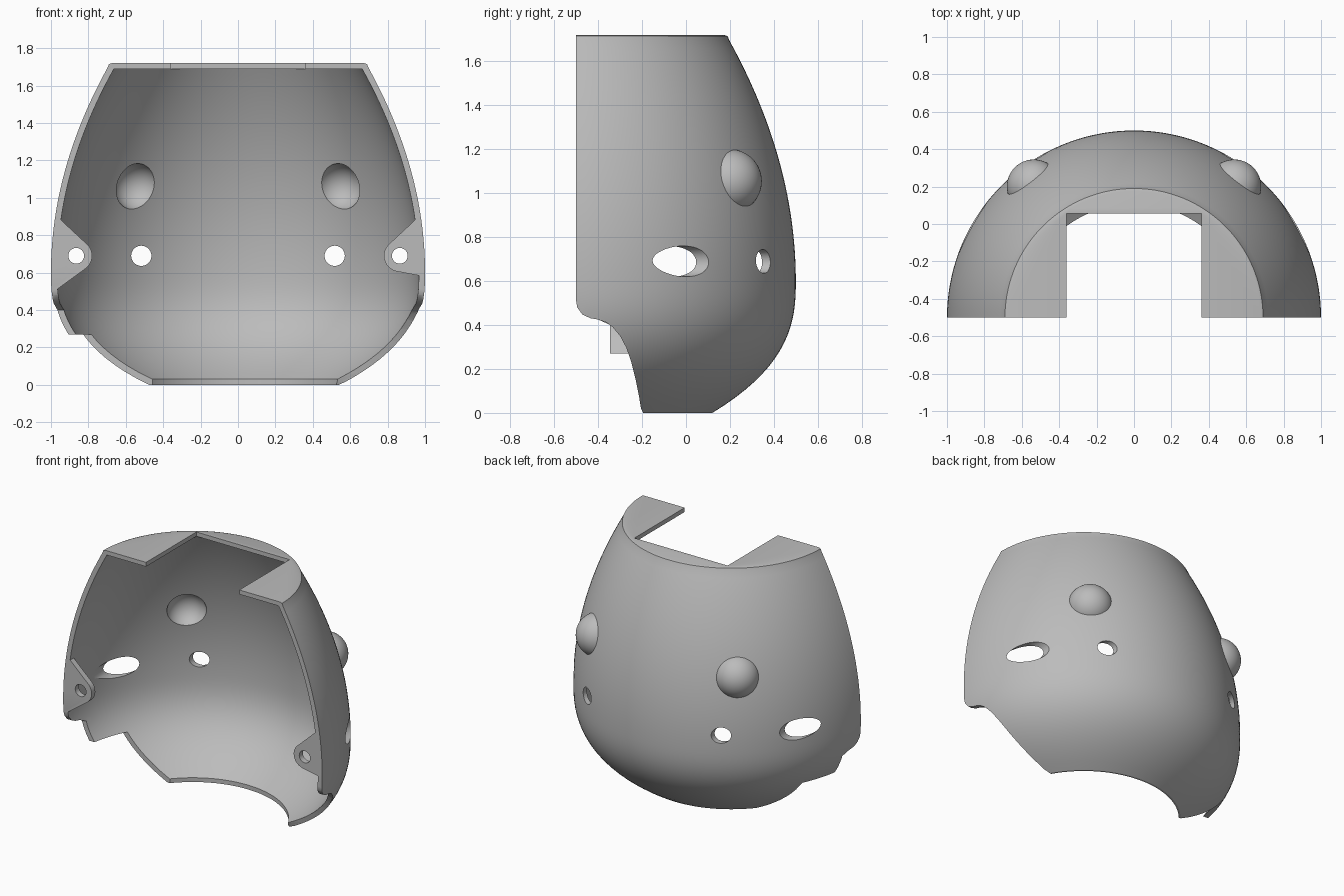
import bpy, bmesh, math
from mathutils import Vector, Matrix

if "Cube" in bpy.data.objects:
    bpy.data.objects.remove(bpy.data.objects["Cube"], do_unlink=True)

AXIS_Y = -0.5      # the shell is turned about a vertical line at the front plane
WALL = 0.033

grey = bpy.data.materials.new("plain grey")
grey.use_nodes = True
grey.diffuse_color = (0.5, 0.5, 0.5, 1)
grey.node_tree.nodes["Principled BSDF"].inputs["Base Color"].default_value = (0.5, 0.5, 0.5, 1)


def finish(name, bm):
    bmesh.ops.recalc_face_normals(bm, faces=bm.faces)
    mesh = bpy.data.meshes.new(name)
    bm.to_mesh(mesh)
    bm.free()
    mesh.materials.append(grey)
    ob = bpy.data.objects.new(name, mesh)
    bpy.context.collection.objects.link(ob)
    return ob


def lathe(name, profile, steps=144):
    bm = bmesh.new()
    rings = []
    for r, z in profile:
        rings.append([bm.verts.new((r * math.cos(a), AXIS_Y + r * math.sin(a), z))
                      for a in (math.tau * i / steps for i in range(steps))])
    for low, high in zip(rings, rings[1:]):
        for i in range(steps):
            j = (i + 1) % steps
            bm.faces.new((low[i], low[j], high[j], high[i]))
    bm.faces.new(rings[0])
    bm.faces.new(rings[-1])
    return finish(name, bm)


def prism(name, outline, place, start, end):
    """Extrude a flat outline; place(u, v, d) gives the point at depth d."""
    bm = bmesh.new()
    a = [bm.verts.new(place(u, v, start)) for u, v in outline]
    b = [bm.verts.new(place(u, v, end)) for u, v in outline]
    bm.faces.new(a)
    bm.faces.new(b)
    for i in range(len(a)):
        j = (i + 1) % len(a)
        bm.faces.new((a[i], a[j], b[j], b[i]))
    return finish(name, bm)


def along_x(u, v, d):
    return (d, u, v)


def along_y(u, v, d):
    return (u, d, v)


def box(name, low, high):
    outline = [(low[1], low[2]), (high[1], low[2]), (high[1], high[2]), (low[1], high[2])]
    return prism(name, outline, along_x, low[0], high[0])


def arc(cx, cz, r, first, last, n):
    return [(cx + r * math.cos(math.radians(first + (last - first) * i / n)),
             cz + r * math.sin(math.radians(first + (last - first) * i / n)))
            for i in range(n + 1)]


def rod(name, x, z, r, start, end):
    return prism(name, arc(x, z, r, 0, 352.5, 47), along_y, start, end)


def ball(name, centre, r):
    bm = bmesh.new()
    bmesh.ops.create_uvsphere(bm, u_segments=48, v_segments=32, radius=r,
                              matrix=Matrix.Translation(Vector(centre)))
    return finish(name, bm)


def combine(target, tool, operation):
    mod = target.modifiers.new(tool.name, "BOOLEAN")
    mod.operation = operation
    mod.solver = "EXACT"
    mod.object = tool
    bpy.context.view_layer.objects.active = target
    bpy.ops.object.modifier_apply(modifier=mod.name)
    bpy.data.objects.remove(tool, do_unlink=True)


# Outer radius by height: gentle taper upward, tighter curl underneath
def radius(z):
    if z > 0.6:
        return 1 - 0.252 * (z - 0.6) ** 2
    return 1 - 0.38 * ((0.6 - z) / 0.6) ** 2.6


def inner_radius(z):
    slope = (radius(z + 0.005) - radius(z - 0.005)) / 0.01
    return radius(z) - WALL * math.sqrt(1 + slope * slope)


heights = [1.695 * i / 48 for i in range(49)]
outer = [(radius(z), z) for z in heights] + [(0.69, 1.715), (0.675, 1.72)]
inner_heights = [0.03 + 1.66 * i / 48 for i in range(49)]
inner = [(inner_radius(0.03), -0.1)] + [(inner_radius(z), z) for z in inner_heights]

# Shell with rounded bumps, hollowed out
shell = lathe("curved_shell", outer)
bumps = [(side * 0.535, 0.2, 1.055) for side in (-1, 1)]
for c in bumps:
    combine(shell, ball("bump", c, 0.145), "UNION")
combine(shell, lathe("hollow", inner), "DIFFERENCE")
for c in bumps:
    combine(shell, ball("dent", c, 0.128), "DIFFERENCE")

# Mounting tabs on the front edge
for side, last, low in ((-1, 234, 0.505), (1, 258, 0.583)):
    outline = [(0.975, 0.908)] + arc(0.865, 0.69, 0.085, 128, last, 12) + [(0.975, low)]
    outline = [(side * x, z) for x, z in outline]
    combine(shell, prism("tab", outline, along_y, -0.56, -0.46), "UNION")

# Flat front and the rectangular opening in the top
combine(shell, box("front_cut", (-2, -2, -1), (2, -0.5, 3)), "DIFFERENCE")
combine(shell, box("top_cut", (-0.36, -1, 1.6), (0.36, 0.055, 2)), "DIFFERENCE")

# Lower front edge: flowing on the left, stepped on the right
shoulder = [(-0.7, 0.52), (-0.502, 0.52), (-0.495, 0.48), (-0.472, 0.448), (-0.435, 0.431),
            (-0.40, 0.425)]
flowing = [(-0.365, 0.413), (-0.335, 0.392), (-0.30, 0.35), (-0.272, 0.297), (-0.25, 0.235),
           (-0.23, 0.155), (-0.213, 0.07), (-0.205, 0.02), (-0.195, 0), (-0.195, -0.2)]
stepped = [(-0.345, 0.40), (-0.345, 0.27), (-0.1, 0.27), (-0.1, -0.2)]
for edge, end in ((flowing, 2), (stepped, -2)):
    outline = shoulder + edge + [(-0.7, -0.2)]
    combine(shell, prism("lower_cut", outline, along_x, 0, end), "DIFFERENCE")

# Round holes running front to back
for side in (-1, 1):
    for x, r, start, end in ((0.865, 0.042, -0.6, -0.42),
                             (0.865, 0.07, -0.36, 0.3),
                             (0.517, 0.054, 0, 0.7)):
        combine(shell, rod("hole", side * x, 0.69, r, start, end), "DIFFERENCE")

# Smooth skin with crisp cut edges
bpy.ops.object.select_all(action="DESELECT")
shell.select_set(True)
bpy.context.view_layer.objects.active = shell
bpy.ops.object.shade_smooth_by_angle(angle=math.radians(30))
